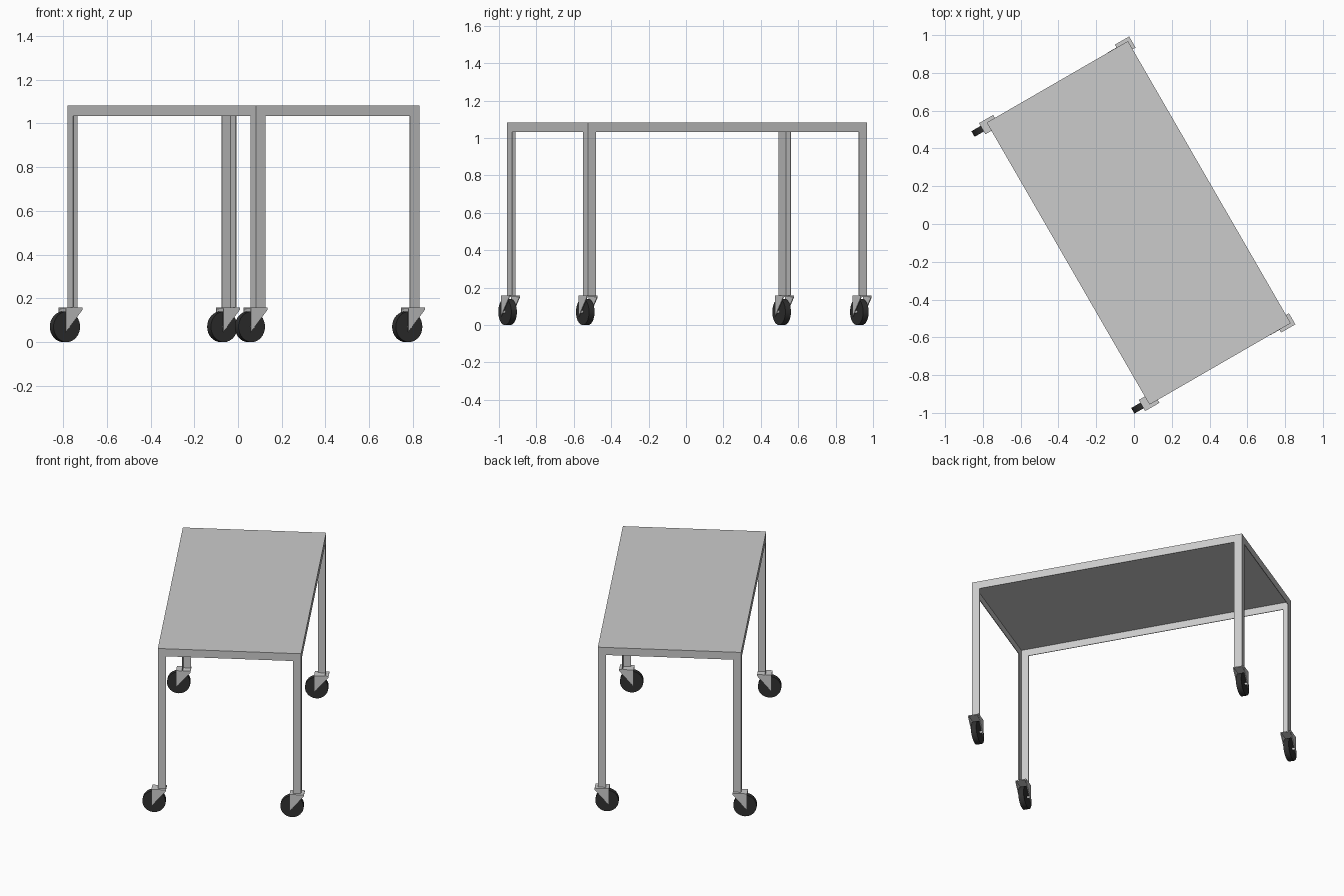
import bpy, bmesh, math
from mathutils import Matrix, Vector

if "Cube" in bpy.data.objects:
    bpy.data.objects.remove(bpy.data.objects["Cube"])

W, L = 0.863, 1.724          # table width and length in its own frame
TOP, APRON, LEG = 1.083, 1.033, 0.155
FLANGE, T = 0.05, 0.004      # sheet flange width and thickness
INSET = 0.016
FRAME = Matrix.Translation((0.025, 0.006, 0)) @ Matrix.Rotation(math.radians(30), 4, 'Z')

black = bpy.data.materials.new("dark_rubber")
black.diffuse_color = (0.03, 0.03, 0.03, 1)
black.use_nodes = True
black.node_tree.nodes["Principled BSDF"].inputs["Base Color"].default_value = black.diffuse_color


def finish(name, bm, mat=None):
    bmesh.ops.recalc_face_normals(bm, faces=bm.faces)
    bm.transform(FRAME)
    me = bpy.data.meshes.new(name)
    bm.to_mesh(me)
    bm.free()
    ob = bpy.data.objects.new(name, me)
    bpy.context.collection.objects.link(ob)
    if mat:
        me.materials.append(mat)
    return ob


def extrude(bm, pts, vec):
    face = bm.faces.new([bm.verts.new(p) for p in pts])
    out = bmesh.ops.extrude_face_region(bm, geom=[face], use_keep_orig=True)
    verts = [g for g in out["geom"] if isinstance(g, bmesh.types.BMVert)]
    bmesh.ops.translate(bm, verts=verts, vec=vec)


def box(bm, lo, hi):
    (a, b, c), (d, e, f) = lo, hi
    extrude(bm, [(a, b, c), (d, b, c), (d, e, c), (a, e, c)], (0, 0, f - c))


# Thin top panel
bm = bmesh.new()
box(bm, (-W/2, -L/2, TOP - T), (W/2, L/2, TOP))
finish("table_top", bm)


# Each side is one sheet: apron and two leg flanges in an upside-down U
def side_profile(h):
    i = h - FLANGE
    return [(-h, LEG), (-i, LEG), (-i, APRON), (i, APRON),
            (i, LEG), (h, LEG), (h, TOP - T), (-h, TOP - T)]


for s, name in ((-1, "front"), (1, "back")):
    bm = bmesh.new()
    extrude(bm, [(x, s*L/2, z) for x, z in side_profile(W/2)], (0, -s*T, 0))
    finish(name + "_apron_and_legs", bm)
for s, name in ((-1, "left"), (1, "right")):
    bm = bmesh.new()
    extrude(bm, [(s*W/2, y, z) for y, z in side_profile(L/2)], (-s*T, 0, 0))
    finish(name + "_apron_and_legs", bm)

# Casters, all trailing the same way
U0, U1, HV, PZ = -0.053, 0.034, 0.034, 0.157
WHEEL_U, R, WIDTH = -0.039, 0.07, 0.034
for sx, nx in ((-1, "left"), (1, "right")):
    for sy, ny in ((-1, "front"), (1, "back")):
        cx, cy = sx*(W/2 - INSET), sy*(L/2 - INSET)
        # Fork: top plate with two triangular cheeks
        bm = bmesh.new()
        box(bm, (cx + U0, cy - HV, PZ - 0.006), (cx + U1, cy + HV, PZ))
        for s in (-1, 1):
            y = cy + s*HV
            extrude(bm, [(cx + U0, y, PZ), (cx + U0, y, 0.046),
                         (cx + U1, y, PZ - 0.01), (cx + U1, y, PZ)], (0, -s*0.005, 0))
        finish(f"{ny}_{nx}_caster_fork", bm)
        # Wheel
        bm = bmesh.new()
        bmesh.ops.create_cone(bm, cap_ends=True, segments=32, radius1=R, radius2=R, depth=WIDTH,
                              matrix=Matrix.Translation((cx + WHEEL_U, cy, R))
                              @ Matrix.Rotation(math.pi/2, 4, 'X'))
        ob = finish(f"{ny}_{nx}_caster_wheel", bm, black)
        bpy.context.view_layer.objects.active = ob
        ob.select_set(True)
        bpy.ops.object.shade_smooth_by_angle(angle=math.radians(30))
        ob.select_set(False)
        # Axle between the cheeks
        bm = bmesh.new()
        bmesh.ops.create_cone(bm, cap_ends=True, segments=12, radius1=0.008, radius2=0.008,
                              depth=2*HV,
                              matrix=Matrix.Translation((cx + WHEEL_U, cy, R))
                              @ Matrix.Rotation(math.pi/2, 4, 'X'))
        finish(f"{ny}_{nx}_caster_axle", bm)
